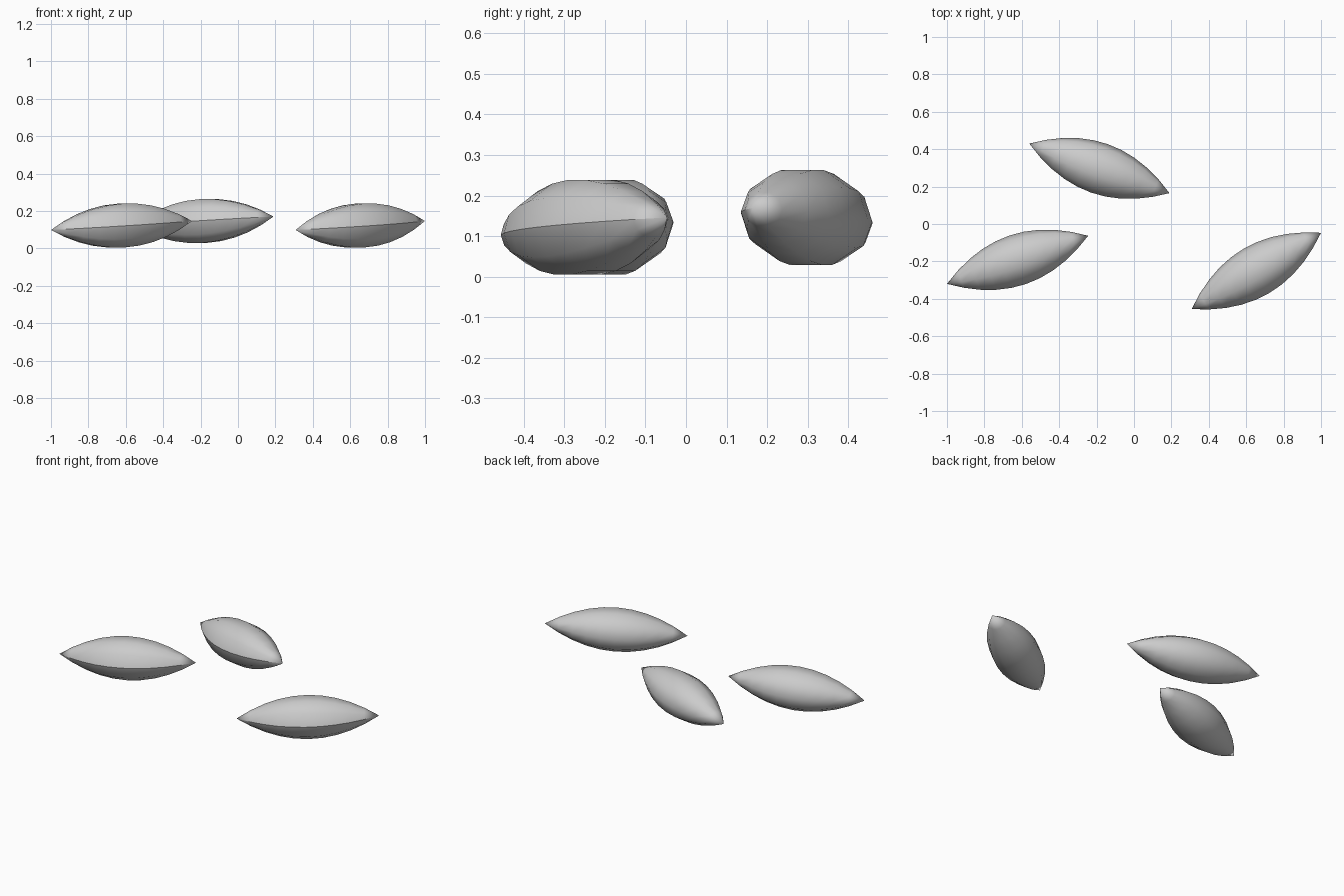
import bpy, bmesh, math
from mathutils import Vector

if "Cube" in bpy.data.objects:
    bpy.data.objects.remove(bpy.data.objects["Cube"])

SIDES, RINGS = 10, 10
HALF_WIDTH, HALF_HEIGHT = 0.137, 0.123

grey = bpy.data.materials.new("grain_grey")
grey.diffuse_color = (0.6, 0.6, 0.6, 1)
grey.use_nodes = True
grey.node_tree.nodes["Principled BSDF"].inputs["Base Color"].default_value = grey.diffuse_color


def grain(name, start, end):
    """Pointed spindle between two tips, with a sharp seam along its front side."""
    a, b = Vector(start), Vector(end)
    axis = (b - a).normalized()
    side = Vector((0, 0, 1)).cross(axis).normalized()
    up = axis.cross(side)
    bm = bmesh.new()
    tip_a, tip_b = bm.verts.new(a), bm.verts.new(b)
    rings = []
    for i in range(1, RINGS):
        t = i / RINGS
        r = 4 * t * (1 - t)          # parabolic swelling
        ring = []
        for k in range(SIDES):
            ang = 2 * math.pi * k / SIDES
            offset = side * (-HALF_WIDTH * math.cos(ang)) + up * (HALF_HEIGHT * math.sin(ang))
            ring.append(bm.verts.new(a.lerp(b, t) + offset * r))
        rings.append(ring)
    # skin and pointed ends
    for k in range(SIDES):
        n = (k + 1) % SIDES
        bm.faces.new((tip_a, rings[0][n], rings[0][k]))
        bm.faces.new((tip_b, rings[-1][k], rings[-1][n]))
        for r0, r1 in zip(rings, rings[1:]):
            bm.faces.new((r0[k], r0[n], r1[n], r1[k]))
    bmesh.ops.recalc_face_normals(bm, faces=bm.faces)
    for f in bm.faces:
        f.smooth = True
    # front seam
    line = [tip_a] + [r[0] for r in rings] + [tip_b]
    for v0, v1 in zip(line, line[1:]):
        bm.edges.get((v0, v1)).smooth = False
    mesh = bpy.data.meshes.new(name)
    bm.to_mesh(mesh)
    bm.free()
    mesh.materials.append(grey)
    obj = bpy.data.objects.new(name, mesh)
    bpy.context.collection.objects.link(obj)


grain("left_grain", (-1.0, -0.32, 0.098), (-0.245, -0.063, 0.146))
grain("back_grain", (-0.56, 0.43, 0.122), (0.19, 0.165, 0.17))
grain("right_grain", (0.308, -0.455, 0.098), (1.0, -0.047, 0.146))
